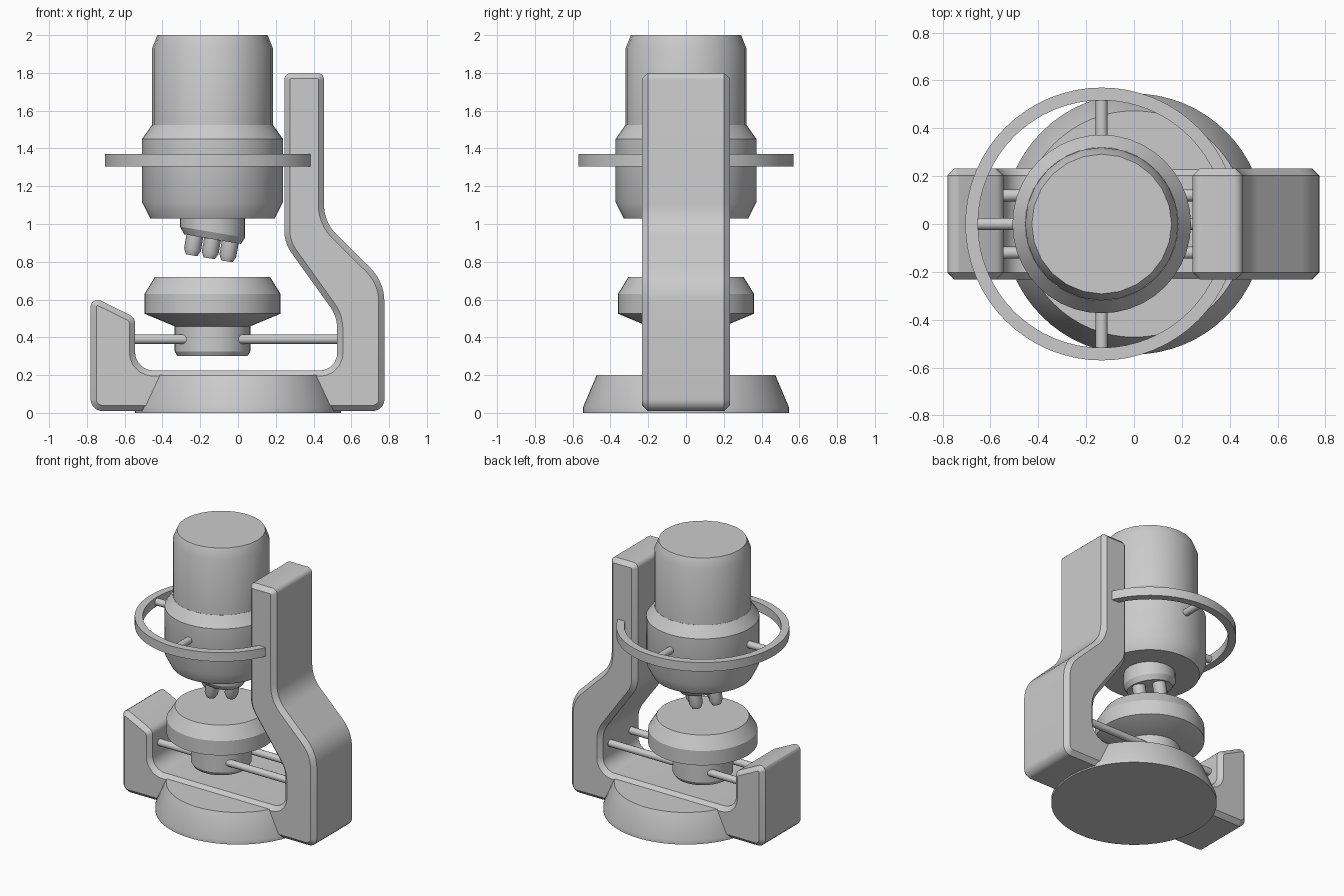
import bpy, bmesh, math
from mathutils import Matrix, Vector

if "Cube" in bpy.data.objects:
    bpy.data.objects.remove(bpy.data.objects["Cube"], do_unlink=True)

GREY = (0.6, 0.6, 0.6, 1)
mat = bpy.data.materials.new("plain grey")
mat.use_nodes = True
mat.diffuse_color = GREY
mat.node_tree.nodes["Principled BSDF"].inputs["Base Color"].default_value = GREY

AXIS_X = -0.135   # shared axis of the tube, ring and stage
TILT = 0.17       # lean of the nosepiece


def finish(name, bm):
    bmesh.ops.recalc_face_normals(bm, faces=bm.faces)
    mesh = bpy.data.meshes.new(name)
    bm.to_mesh(mesh)
    bm.free()
    mesh.materials.append(mat)
    ob = bpy.data.objects.new(name, mesh)
    bpy.context.collection.objects.link(ob)
    bpy.ops.object.select_all(action="DESELECT")
    ob.select_set(True)
    bpy.context.view_layer.objects.active = ob
    bpy.ops.object.shade_smooth_by_angle(angle=math.radians(30))
    return ob


def lathe(name, profile, matrix, sides=48, closed=False):
    """Revolve (radius, height) points about z; closed joins last to first."""
    bm = bmesh.new()
    rings = []
    for r, z in profile:
        rings.append([bm.verts.new((r * math.cos(a), r * math.sin(a), z))
                      for a in (math.tau * i / sides for i in range(sides))])
    pairs = list(zip(rings, rings[1:]))
    if closed:
        pairs.append((rings[-1], rings[0]))
    else:
        bm.faces.new(rings[0])
        bm.faces.new(rings[-1])
    for lo, hi in pairs:
        for i in range(sides):
            j = (i + 1) % sides
            bm.faces.new((lo[i], lo[j], hi[j], hi[i]))
    bm.transform(matrix)
    return finish(name, bm)


def rod(name, start, end, radius=0.025):
    start, end = Vector(start), Vector(end)
    d = end - start
    turn = d.to_track_quat("Z", "Y").to_matrix().to_4x4()
    return lathe(name, [(radius, 0), (radius, d.length)],
                 Matrix.Translation(start) @ turn, 20)


def rounded(corners, steps=5):
    """Replace each (x, z, radius) corner with an arc."""
    out = []
    for i, (x, z, r) in enumerate(corners):
        p = Vector((x, z))
        a = (Vector(corners[i - 1][:2]) - p).normalized()
        b = (Vector(corners[(i + 1) % len(corners)][:2]) - p).normalized()
        half = math.acos(a.dot(b)) / 2
        centre = p + (a + b).normalized() * (r / math.sin(half))
        s = p + a * (r / math.tan(half)) - centre
        e = p + b * (r / math.tan(half)) - centre
        for k in range(steps + 1):
            out.append(centre + s.lerp(e, k / steps).normalized() * r)
    return out


# C-shaped stand: side outline pushed through its depth, with chamfered rims
outline = rounded([
    (-0.78, 0.01, 0.06), (-0.78, 0.62, 0.035), (-0.545, 0.505, 0.05),
    (-0.545, 0.225, 0.095), (0.525, 0.225, 0.09), (0.525, 0.51, 0.2),
    (0.245, 0.9, 0.2), (0.245, 1.8, 0.035), (0.455, 1.8, 0.035),
    (0.455, 1.01, 0.22), (0.775, 0.695, 0.25), (0.775, 0.01, 0.06)])
bm = bmesh.new()
cap = bm.faces.new([bm.verts.new((p.x, -0.232, p.y)) for p in outline])
side = bmesh.ops.extrude_face_region(bm, geom=[cap], use_keep_orig=True)
bmesh.ops.translate(bm, vec=(0, 0.464, 0),
                    verts=[v for v in side["geom"] if isinstance(v, bmesh.types.BMVert)])
stand = finish("stand", bm)
bevel = stand.modifiers.new("rim chamfer", "BEVEL")
bevel.width = 0.03
bevel.segments = 1
bevel.limit_method = "ANGLE"
bevel.angle_limit = math.radians(60)
bevel.use_clamp_overlap = False

# Round foot
lathe("foot", [(0.545, 0), (0.545, 0.03), (0.473, 0.2)], Matrix.Identity(4), 64)

# Upper and lower tube
axis = Matrix.Translation((AXIS_X, 0, 0))
lathe("upper_tube", [(0.32, 1.5), (0.32, 1.93), (0.292, 2.0)], axis, 24)
lathe("lower_tube", [(0.33, 1.03), (0.373, 1.115), (0.373, 1.45), (0.32, 1.525)], axis, 40)

# Ring around the tube and its spokes
lathe("ring", [(0.517, 1.305), (0.57, 1.305), (0.57, 1.37), (0.517, 1.37)],
      axis, 64, closed=True)
for i in range(4):
    c, s = round(math.cos(i * math.pi / 2)), round(math.sin(i * math.pi / 2))
    rod(f"ring_spoke_{i + 1}", (AXIS_X + 0.3 * c, 0.3 * s, 1.337),
        (AXIS_X + 0.54 * c, 0.54 * s, 1.337))

# Slanted nosepiece: the lower loops are sheared along x
nose = lathe("nosepiece", [(0.15, 0.92), (0.172, 0.957), (0.172, 1.05)],
             Matrix.Identity(4), 32)
for v in nose.data.vertices:
    if v.co.z < 1:
        v.co.z -= v.co.x * TILT
nose.location.x = AXIS_X

# Four lenses set square to the slanted face
tilted = Matrix.Translation((AXIS_X, 0, 0.92)) @ Matrix.Rotation(TILT, 4, "Y")
for i in range(4):
    a = i * math.pi / 2
    spot = Matrix.Translation((0.095 * math.cos(a), 0.095 * math.sin(a), 0))
    lathe(f"lens_{i + 1}", [(0.03, -0.103), (0.045, -0.073), (0.045, 0.03)],
          tilted @ spot, 20)

# Stage and its hub
lathe("stage", [(0.18, 0.45), (0.36, 0.525), (0.36, 0.63), (0.305, 0.72)], axis, 48)
lathe("stage_hub", [(0.185, 0.3), (0.2, 0.325), (0.2, 0.458)], axis, 40)

# Rails that carry the hub between the two arms
for name, y in (("front_rail", -0.12), ("back_rail", 0.12)):
    rod(name, (-0.6, y, 0.39), (0.6, y, 0.39))
